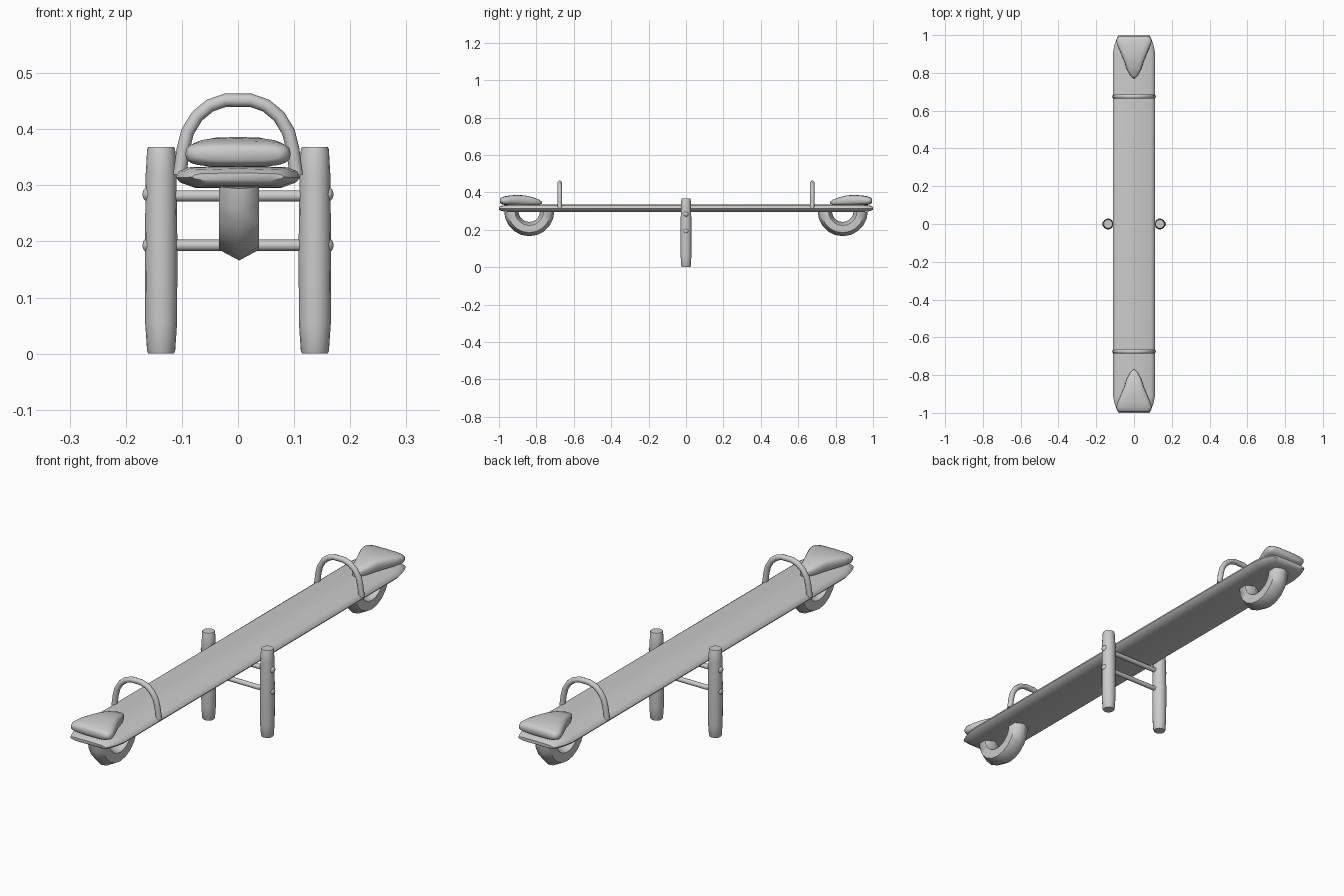
import bpy, bmesh, math
from mathutils import Vector

if "Cube" in bpy.data.objects:
    bpy.data.objects.remove(bpy.data.objects["Cube"])


def loft(name, rings):
    """Skin a list of equal-length point rings and cap both ends."""
    bm = bmesh.new()
    rows = [[bm.verts.new(p) for p in ring] for ring in rings]
    n = len(rows[0])
    for a, b in zip(rows, rows[1:]):
        for i in range(n):
            j = (i + 1) % n
            bm.faces.new((a[i], a[j], b[j], b[i]))
    bm.faces.new(rows[0])
    bm.faces.new(rows[-1])
    bmesh.ops.recalc_face_normals(bm, faces=bm.faces)
    me = bpy.data.meshes.new(name)
    bm.to_mesh(me)
    bm.free()
    ob = bpy.data.objects.new(name, me)
    bpy.context.collection.objects.link(ob)
    return ob


def sweep(name, path, normal, radius, side_radius, sides):
    """Sweep an elliptical section along a planar path."""
    path, normal = [Vector(p) for p in path], Vector(normal)
    rings = []
    for i, p in enumerate(path):
        tangent = path[min(i + 1, len(path) - 1)] - path[max(i - 1, 0)]
        out = tangent.normalized().cross(normal)
        rings.append([p + out * radius * math.cos(a) + normal * side_radius * math.sin(a)
                      for a in (math.tau * k / sides for k in range(sides))])
    return loft(name, rings)


def lathe(name, profile, place, sides=16):
    """Turn (height, radius) pairs; place maps local coordinates to the model."""
    return loft(name, [[place(r * math.cos(math.tau * k / sides),
                              r * math.sin(math.tau * k / sides), h)
                        for k in range(sides)] for h, r in profile])


# Long plank with a bevelled edge and narrowed ends
section = [(-0.68, -1), (0.68, -1), (0.93, -0.5), (1, -0.05), (0.95, 0.5), (0.8, 0.85),
           (0, 1), (-0.8, 0.85), (-0.95, 0.5), (-1, -0.05), (-0.93, -0.5)]
ends = [(1.0, 0.082, 0.007), (0.985, 0.09, 0.015), (0.95, 0.103, 0.019), (0.91, 0.111, 0.02)]
stations = [(-y, w, h) for y, w, h in ends] + ends[::-1]
loft("plank", [[(u * w, y, 0.315 + v * h) for u, v in section] for y, w, h in stations])

# Two posts with tapered ends, and their bolt heads
for side, label in ((-1, "left"), (1, "right")):
    lathe(label + "_post",
          [(0, 0.023), (0.004, 0.025), (0.055, 0.0285), (0.19, 0.029),
           (0.32, 0.0275), (0.364, 0.025), (0.368, 0.023)],
          lambda a, b, h: (side * 0.137 + a, b, h))
    for z, level in ((0.284, "upper"), (0.193, "lower")):
        lathe(f"{label}_{level}_bolt",
              [(0.155, 0.014), (0.163, 0.014), (0.168, 0.009), (0.170, 0.003)],
              lambda a, b, h: (side * h, a, z + b), 10)

# Cross bars between the posts
for z, level in ((0.281, "upper"), (0.193, "lower")):
    lathe(level + "_cross_bar", [(-0.13, 0.01), (0.13, 0.01)],
          lambda a, b, h: (h, a, z + b), 12)

# Seat, handle and bumper ring at each end
half_arch = [(0.104, 0.318), (0.0975, 0.365), (0.09, 0.395), (0.073, 0.423),
             (0.05, 0.442), (0.023, 0.4515)]
arch = half_arch + [(-x, z) for x, z in half_arch[::-1]]
# Seat stations: y, half width, bottom, top
seat = [(0.77, 0.004, 0.34, 0.35), (0.785, 0.019, 0.335, 0.361), (0.82, 0.038, 0.332, 0.374),
        (0.86, 0.051, 0.331, 0.384), (0.90, 0.068, 0.331, 0.386), (0.94, 0.085, 0.332, 0.384),
        (0.97, 0.094, 0.333, 0.379), (0.988, 0.088, 0.338, 0.373), (0.994, 0.075, 0.345, 0.367)]


def rounded(a, power=0.5):
    c, s = math.cos(a), math.sin(a)
    return (math.copysign(abs(c) ** power, c), math.copysign(abs(s) ** 0.7, s))


for d, label in ((-1, "front"), (1, "back")):
    loft(label + "_seat",
         [[(u * w, d * y, (lo + hi) / 2 + v * (hi - lo) / 2)
           for u, v in (rounded(math.tau * k / 20) for k in range(20))]
          for y, w, lo, hi in seat])
    sweep(label + "_handle", [(x, d * 0.675, z) for x, z in arch],
          (0, 1, 0), 0.0118, 0.0115, 10)
    sweep(label + "_bumper_ring",
          [(0.002, d * 0.838 + 0.096 * math.cos(a), 0.3 + 0.096 * math.sin(a))
           for a in (math.pi + math.pi * (k - 1) / 10 for k in range(13))][1:-1],
          (1, 0, 0), 0.038, 0.041, 6)

# Smooth shading with sharp edges kept
bpy.ops.object.select_all(action='SELECT')
bpy.context.view_layer.objects.active = bpy.data.objects["plank"]
bpy.ops.object.shade_smooth_by_angle(angle=math.radians(62))
